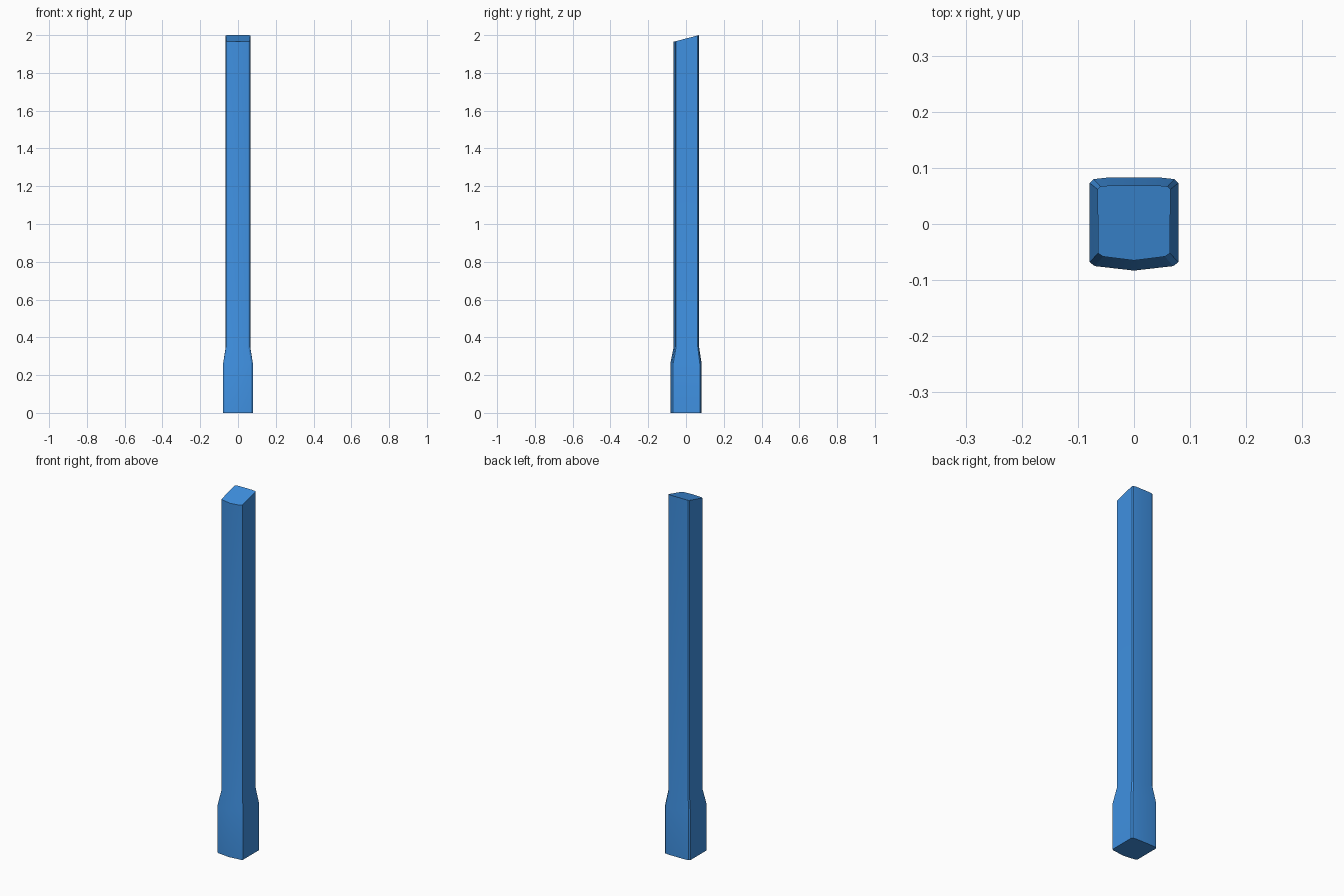
import bpy, bmesh

if "Cube" in bpy.data.objects:
    bpy.data.objects.remove(bpy.data.objects["Cube"])

# right half of the cross-sections, front middle to back (front is slightly ridged)
BASE = [(0, -.083), (.070, -.075), (.079, -.068), (.079, .073), (.072, .080), (.045, .083)]
SHAFT = [(0, -.065), (.055, -.058), (.064, -.052), (.065, .062), (.060, .067), (.040, .069)]


def mirrored(half):
    return half + [(-x, y) for x, y in reversed(half) if x]


def top_z(y):
    # slanted top, higher at the back
    y0, y1 = -.065, .069
    return 1.965 + .035 * (y - y0) / (y1 - y0)


base, shaft = mirrored(BASE), mirrored(SHAFT)
bm = bmesh.new()
rings = []
for outline, z in ((base, 0), (base, .26), (shaft, .35), (shaft, None)):
    rings.append([bm.verts.new((x, y, top_z(y) if z is None else z)) for x, y in outline])

# walls and end caps
n = len(base)
for low, high in zip(rings, rings[1:]):
    for i in range(n):
        j = (i + 1) % n
        bm.faces.new((low[i], low[j], high[j], high[i]))
bm.faces.new(rings[0][::-1])
bm.faces.new(rings[-1])
bmesh.ops.recalc_face_normals(bm, faces=bm.faces[:])

mesh = bpy.data.meshes.new("post")
bm.to_mesh(mesh)
bm.free()
post = bpy.data.objects.new("post", mesh)
bpy.context.collection.objects.link(post)

# blue paint
blue = bpy.data.materials.new("blue")
blue.diffuse_color = (.05, .28, .75, 1)
blue.use_nodes = True
blue.node_tree.nodes["Principled BSDF"].inputs["Base Color"].default_value = blue.diffuse_color
mesh.materials.append(blue)

# soft shading across the shallow ridges only
bpy.context.view_layer.objects.active = post
post.select_set(True)
bpy.ops.object.shade_smooth_by_angle(angle=.3)
